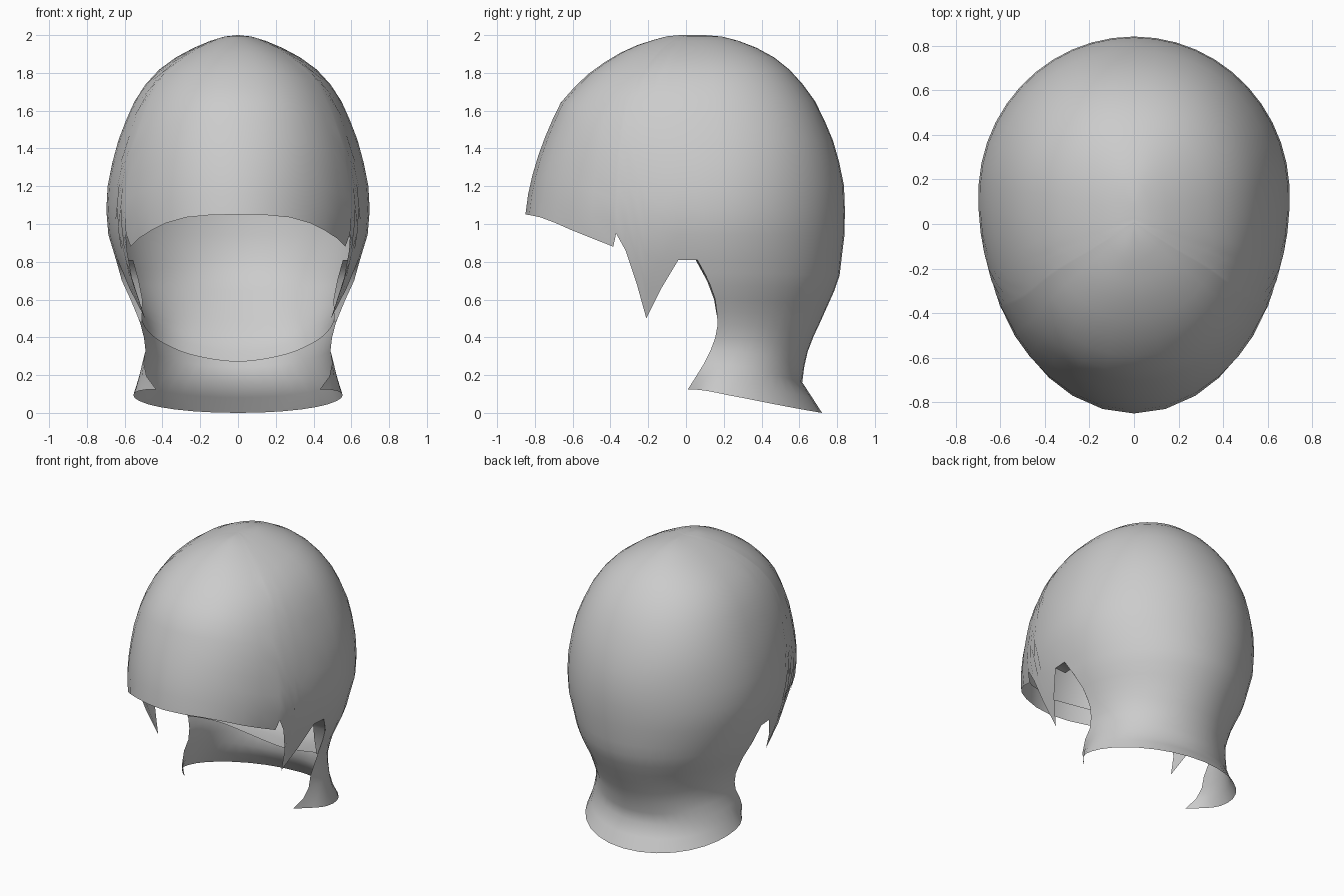
import bpy, bmesh
from math import cos, sin, pi, acos

if "Cube" in bpy.data.objects:
    bpy.data.objects.remove(bpy.data.objects["Cube"])

# cross-sections: z, front y, centre y, back y, half width
SECT = [(2.0, -0.03, 0.05, 0.1, 0.0), (1.975, -0.17, 0.06, 0.26, 0.13), (1.93, -0.3, 0.08, 0.38, 0.24),
        (1.86, -0.425, 0.1, 0.5, 0.365), (1.78, -0.535, 0.1, 0.585, 0.46), (1.64, -0.665, 0.1, 0.69, 0.555),
        (1.4, -0.77, 0.12, 0.795, 0.65), (1.2, -0.83, 0.13, 0.837, 0.692), (1.05, -0.85, 0.13, 0.842, 0.70),
        (0.95, -0.85, 0.13, 0.84, 0.69), (0.7, -0.85, 0.13, 0.81, 0.615), (0.5, -0.85, 0.13, 0.72, 0.525),
        (0.35, -0.5, 0.18, 0.65, 0.485), (0.17, -0.13, 0.2, 0.61, 0.53), (0.0, -0.07, 0.2, 0.72, 0.585)]
# hairline seen from the side (y, z): fringe, sideburn, ear top
HEM = [(-0.85, 1.05), (-0.83, 1.048), (-0.77, 1.035), (-0.69, 1.005), (-0.6, 0.965), (-0.5, 0.925), (-0.385, 0.88),
       (-0.37, 0.95), (-0.32, 0.86), (-0.26, 0.68), (-0.21, 0.5), (-0.13, 0.66), (-0.04, 0.81), (0.06, 0.81)]
INNER_HEM = [(-0.83, 1.15), (-0.77, 1.14), (-0.6, 1.08), (-0.45, 1.0), (-0.3, 0.92), (-0.15, 0.85), (0.06, 0.81)]
# front edge of the nape panel (z, y)
EDGE = [(0.81, 0.06), (0.7, 0.12), (0.6, 0.155), (0.48, 0.17), (0.37, 0.15), (0.25, 0.09), (0.125, 0.01), (0.0, -0.02)]


def lerp_table(table, z):
    z = min(table[0][0], max(table[-1][0], z))
    for a, b in zip(table, table[1:]):
        if z >= b[0]:
            # square-root spacing keeps the crown round
            u, v, w = [max(0, 2 - h) ** 0.5 for h in (a[0], b[0], z)]
            t = (w - u) / (v - u)
            return [p + (q - p) * t for p, q in zip(a[1:], b[1:])]


def point(theta, z, inset):
    f, c, b, w = lerp_table(SECT, z)
    k = 1 - inset
    r = (c - f) if theta < pi / 2 else (b - c)
    # slightly squared sections on the upper crown
    n = 1 - 0.07 * max(0, min(1, (z - 1.2) / 0.3))
    cs = abs(cos(theta)) ** n * (1 if theta < pi / 2 else -1)
    y = c - r * k * cs
    if inset and theta > pi / 2:
        # lining swells forward at the back of the neck
        y -= 0.13 * cs ** 2 * max(0, min(1, (0.81 - z) / 0.4))
    return (w * k * max(0.0, sin(theta)) ** n, y, z - inset * max(0, z - 1))


def angle(y, z):
    f, c, b, w = lerp_table(SECT, z)
    r = (c - f) if y < c else (b - c)
    return acos(max(-1, min(1, (c - y) / r)))


def add_grid(bm, cols):
    vs = [[bm.verts.new(p) for p in col] for col in cols]
    for a, b in zip(vs, vs[1:]):
        for i in range(len(a) - 1):
            bm.faces.new((a[i], a[i + 1], b[i + 1], b[i]))


def finish(name, bm):
    bmesh.ops.remove_doubles(bm, verts=bm.verts, dist=0.0005)
    bmesh.ops.recalc_face_normals(bm, faces=bm.faces)
    side = max(bm.faces, key=lambda q: q.calc_center_median().x)
    if side.normal.x < 0:
        bmesh.ops.reverse_faces(bm, faces=bm.faces)
    me = bpy.data.meshes.new(name)
    bm.to_mesh(me)
    bm.free()
    for p in me.polygons:
        p.use_smooth = True
    ob = bpy.data.objects.new(name, me)
    bpy.context.collection.objects.link(ob)
    m = ob.modifiers.new("mirror", 'MIRROR')
    m.merge_threshold = 0.001


def build(name, hem, inset, bottom, ncol=12, nrow=14, nneck=10):
    bm = bmesh.new()
    # crown, from the top down to the hairline
    ends = [(angle(y, z), z) for y, z in hem]
    ends[0] = (0.0, ends[0][1])
    start = ends[-1][0]
    ends += [(start + (pi - start) * i / ncol, 0.81) for i in range(1, ncol + 1)]
    add_grid(bm, [[point(th, 2 - (2 - z) * (1 - cos(pi / 2 * j / nrow)), inset) for j in range(nrow + 1)]
                  for th, z in ends])
    # nape panel behind the ear
    cols = []
    for i in range(ncol + 1):
        f = i / ncol
        zb = bottom(f)
        col = []
        for j in range(nneck + 1):
            z = 0.81 + (zb - 0.81) * j / nneck
            s = angle(lerp_table(EDGE, z)[0], z)
            col.append(point(s + (pi - s) * f, z, inset))
        cols.append(col)
    add_grid(bm, cols)
    finish(name, bm)


# outer hair shell with flared nape, and the thin lining inside it
build("hair_shell", HEM, 0.0, lambda f: 0.125 * (0.5 + 0.5 * cos(pi * f)))
build("inner_lining", INNER_HEM, 0.025, lambda f: 0.27 + 0.21 * (1 - f) ** 1.5)

# narrow rim turned inward around the ear opening
bm = bmesh.new()
rim = []
for y, z in [(-0.04, 0.81), (0.06, 0.81), (0.12, 0.7), (0.155, 0.6), (0.17, 0.48)]:
    p = point(angle(y, z), z, 0)
    d = 0.09 * min(1, (z - 0.46) / 0.2)
    rim.append([p, (p[0] - d, p[1] - d * 0.1, p[2])])
add_grid(bm, rim)
finish("ear_rim", bm)
